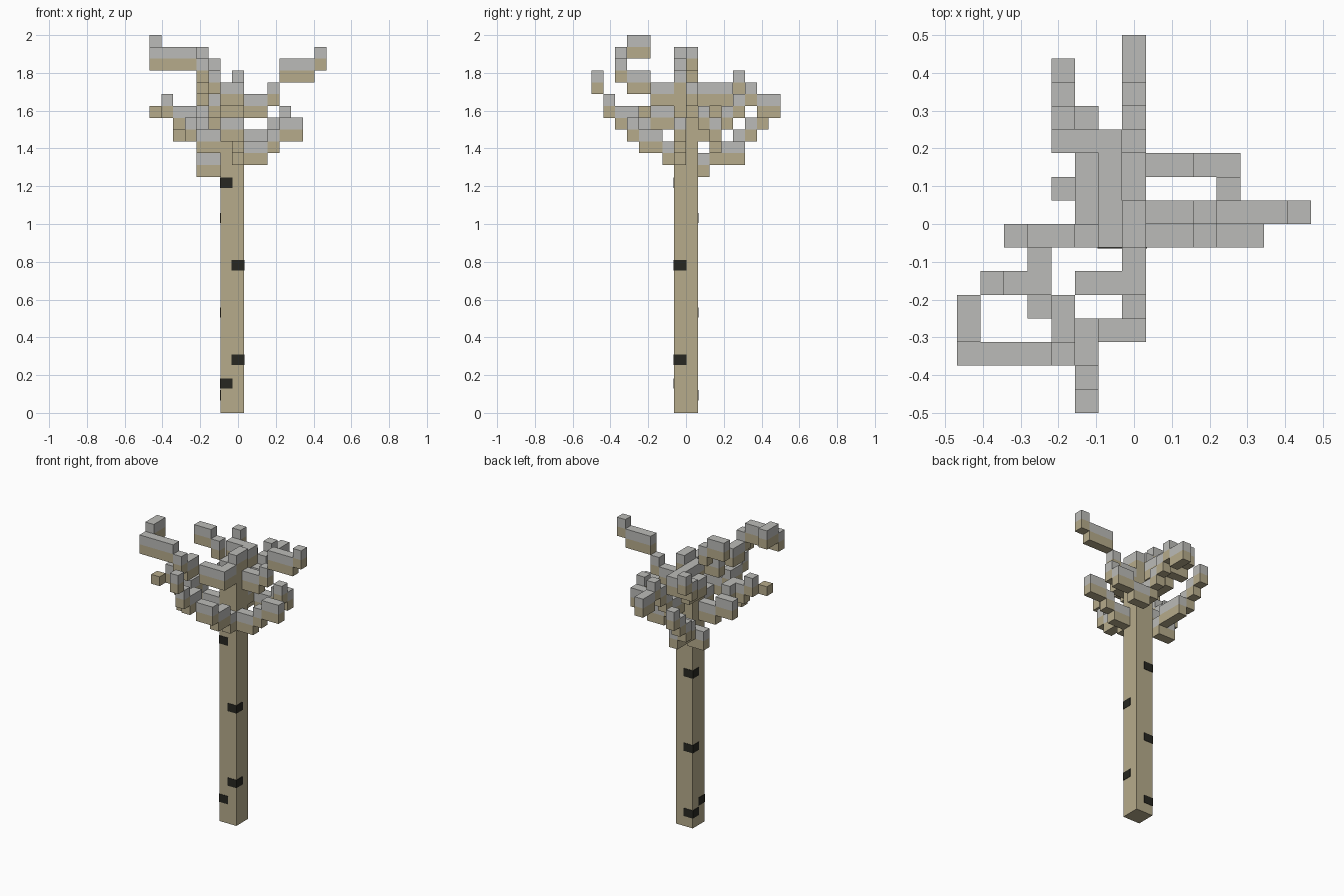
import bpy
import bmesh
from mathutils import Vector, Matrix

if "Cube" in bpy.data.objects:
    bpy.data.objects.remove(bpy.data.objects["Cube"])

CELL = 1 / 16
ORIGIN = Vector((-7.5, -8, 0))
COMPASS = {"E": Vector((1, 0, 0)), "W": Vector((-1, 0, 0)),
           "N": Vector((0, 1, 0)), "S": Vector((0, -1, 0)),
           "U": Vector((0, 0, 1)), "D": Vector((0, 0, -1))}


def make_material(name, color):
    mat = bpy.data.materials.new(name)
    mat.use_nodes = True
    mat.diffuse_color = (*color, 1)
    shader = next(n for n in mat.node_tree.nodes if n.type == "BSDF_PRINCIPLED")
    shader.inputs["Base Color"].default_value = (*color, 1)
    return mat


bark = make_material("tan_bark", (.47, .41, .26))
snow = make_material("grey_snow", (.50, .50, .48))
knot = make_material("dark_knot", (.02, .02, .015))


def walk(start, steps):
    """Capitals move and place a cell; lower case moves only; U and D change height."""
    position = Vector(start)
    cells = [tuple(start)]
    for step in steps:
        position = position + COMPASS[step.upper()]
        if step in "EWNS":
            cells.append(tuple(int(v) for v in position))
    return cells


# Trunk and branch paths on the cell grid
parts = {
    "trunk": [(i, j, k) for i in (6, 7) for j in (7, 8) for k in range(27)],
    "crown_stub": walk((7, 7, 27), "N"),
    "front_low_branch": walk((7, 6, 21), "USSUSWUWSUSUUS"),
    "front_high_branch": walk((7, 6, 26), "SWWwUSSUSUWWWWUNN"),
    "left_low_branch": walk((5, 7, 22), "WUWWeUSSDSnUWUW"),
    "left_high_branch": walk((5, 7, 28), "UWW"),
    "right_low_branch": walk((8, 7, 21), "EUEUEE"),
    "right_high_branch": walk((8, 8, 25), "EUEUUEEEUE"),
    "back_right_branch": walk((8, 10, 22), "EUEEUS"),
    "back_high_branch": walk((6, 9, 26), "NNWWUN"),
    "back_upper_stub": walk((5, 8, 25), "NN"),
    "back_low_stub": walk((5, 9, 20), "W"),
    "back_low_branch": walk((5, 10, 21), "NNUWUNUN"),
    "back_middle_branch": walk((7, 9, 23), "NUNUNUNDNN"),
    "bare_tip": [(0, 4, 25)],
}

# Snow rests on every uncovered branch cell
owner = {cell: bark for cells in parts.values() for cell in cells}
for name, cells in parts.items():
    if name == "bare_tip":
        continue
    for i, j, k in list(cells):
        above = (i, j, k + 1)
        if above not in owner:
            owner[above] = snow
            cells.append(above)


def finish(name, bm, materials):
    mesh = bpy.data.meshes.new(name)
    bm.to_mesh(mesh)
    bm.free()
    for mat in materials:
        mesh.materials.append(mat)
    obj = bpy.data.objects.new(name, mesh)
    bpy.context.collection.objects.link(obj)
    return obj


def cell_face(bm, cell, normal):
    side = Vector((normal.y, normal.z, normal.x))
    other = normal.cross(side)
    center = Vector(cell) + Vector((.5, .5, .5)) + ORIGIN + normal / 2
    corners = [center + (side * a + other * b) / 2
               for a, b in ((-1, -1), (1, -1), (1, 1), (-1, 1))]
    return bm.faces.new([bm.verts.new(c * CELL) for c in corners])


# Outer skins of the blocky parts
for name, cells in parts.items():
    bm = bmesh.new()
    for cell in dict.fromkeys(cells):
        for normal in COMPASS.values():
            neighbour = tuple(int(v) for v in Vector(cell) + normal)
            if neighbour not in owner:
                face = cell_face(bm, cell, normal)
                face.material_index = int(owner[cell] is snow)
    bmesh.ops.remove_doubles(bm, verts=bm.verts[:], dist=CELL / 100)
    bmesh.ops.dissolve_limit(bm, angle_limit=.01, verts=bm.verts[:],
                             edges=bm.edges[:], delimit={"MATERIAL"})
    finish(name, bm, (bark, snow))

# Dark knots wrapping the trunk corners
corners = {"front_left": ((7, 7), (4, 12)),
           "front_right": ((6, 7), (2, 19)),
           "back_right": ((6, 8), (1, 8, 16))}
for name, ((i, j), heights) in corners.items():
    for number, k in enumerate(heights):
        bm = bmesh.new()
        center = (Vector((i, j, k)) + Vector((.5, .5, .5)) + ORIGIN) * CELL
        size = Vector((CELL + .005, CELL + .005, CELL * .86))
        bmesh.ops.create_cube(bm, size=1, matrix=Matrix.Translation(center) @ Matrix.Diagonal((*size, 1)))
        finish(f"{name}_knot_{number}", bm, (knot,))
